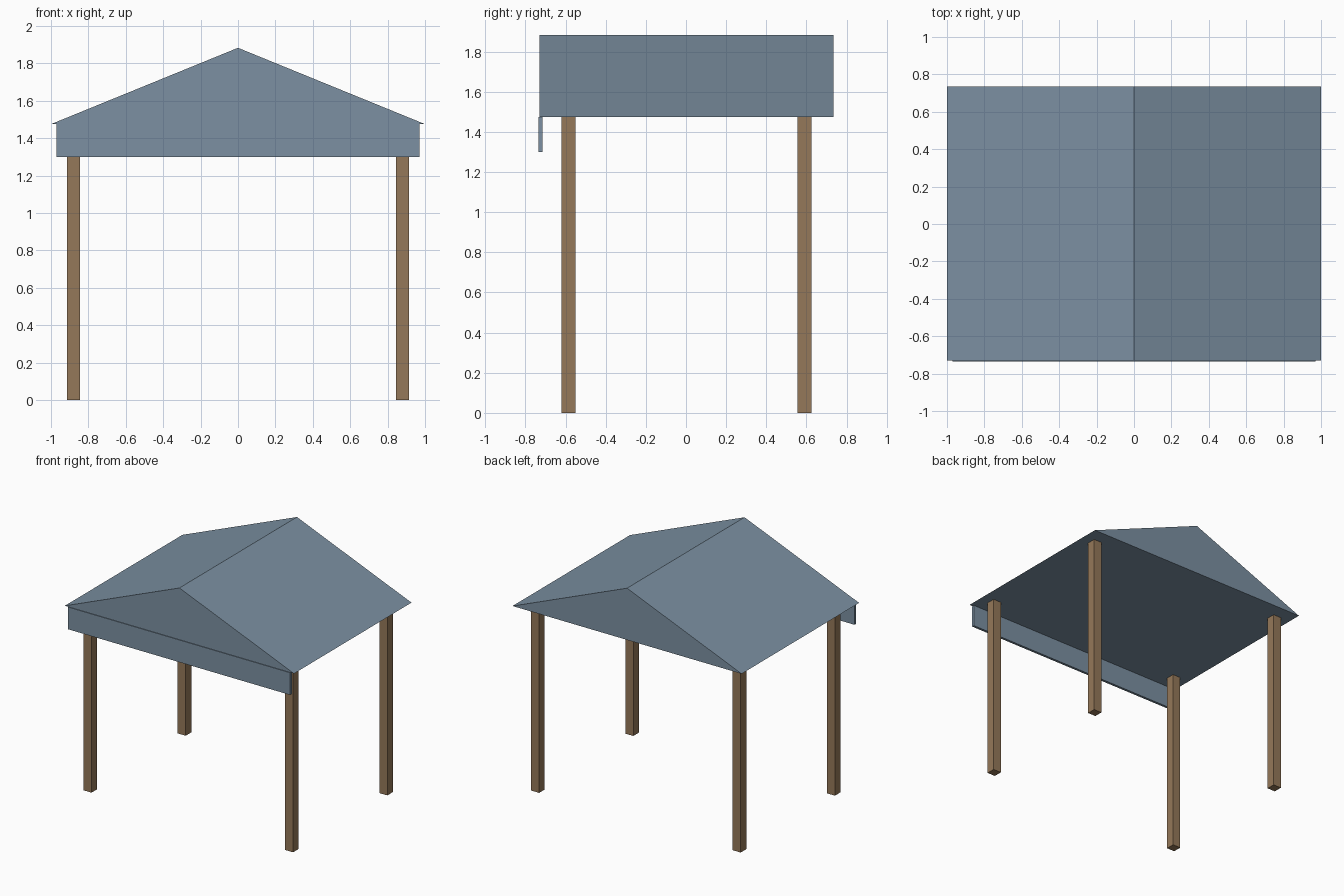
import bpy, bmesh
from mathutils import Vector

if "Cube" in bpy.data.objects:
    bpy.data.objects.remove(bpy.data.objects["Cube"])

EAVE_Z, RIDGE_Z = 1.475, 1.883


def material(name, rgb):
    m = bpy.data.materials.new(name)
    m.diffuse_color = (*rgb, 1)
    m.use_nodes = True
    m.node_tree.nodes["Principled BSDF"].inputs["Base Color"].default_value = m.diffuse_color
    return m


def finish(name, bm, mat):
    bmesh.ops.recalc_face_normals(bm, faces=bm.faces)
    me = bpy.data.meshes.new(name)
    bm.to_mesh(me)
    bm.free()
    me.materials.append(mat)
    ob = bpy.data.objects.new(name, me)
    bpy.context.collection.objects.link(ob)
    return ob


def box(name, lo, hi, mat):
    lo, hi = Vector(lo), Vector(hi)
    bm = bmesh.new()
    bmesh.ops.create_cube(bm, size=1)
    bmesh.ops.scale(bm, vec=hi - lo, verts=bm.verts)
    bmesh.ops.translate(bm, vec=(lo + hi) / 2, verts=bm.verts)
    return finish(name, bm, mat)


canvas = material("canvas", (0.20, 0.28, 0.36))
wood = material("wood", (0.30, 0.19, 0.10))

# Gabled roof: closed triangular prism
bm = bmesh.new()
profile = [(-1, EAVE_Z), (1, EAVE_Z), (0, RIDGE_Z)]
gable = bm.faces.new([bm.verts.new((x, -0.73, z)) for x, z in profile])
ext = bmesh.ops.extrude_face_region(bm, geom=[gable], use_keep_orig=True)
moved = [g for g in ext["geom"] if isinstance(g, bmesh.types.BMVert)]
bmesh.ops.translate(bm, vec=(0, 1.465, 0), verts=moved)
finish("roof", bm, canvas)

# Front valance hanging below the gable
box("front_valance", (-0.97, -0.735, 1.30), (0.97, -0.715, EAVE_Z), canvas)

# Four corner posts
h = 0.035
for row, y in (("front", -0.585), ("back", 0.59)):
    for side, x in (("left", -0.88), ("right", 0.88)):
        box(f"{row}_{side}_post", (x - h, y - h, 0), (x + h, y + h, EAVE_Z), wood)
